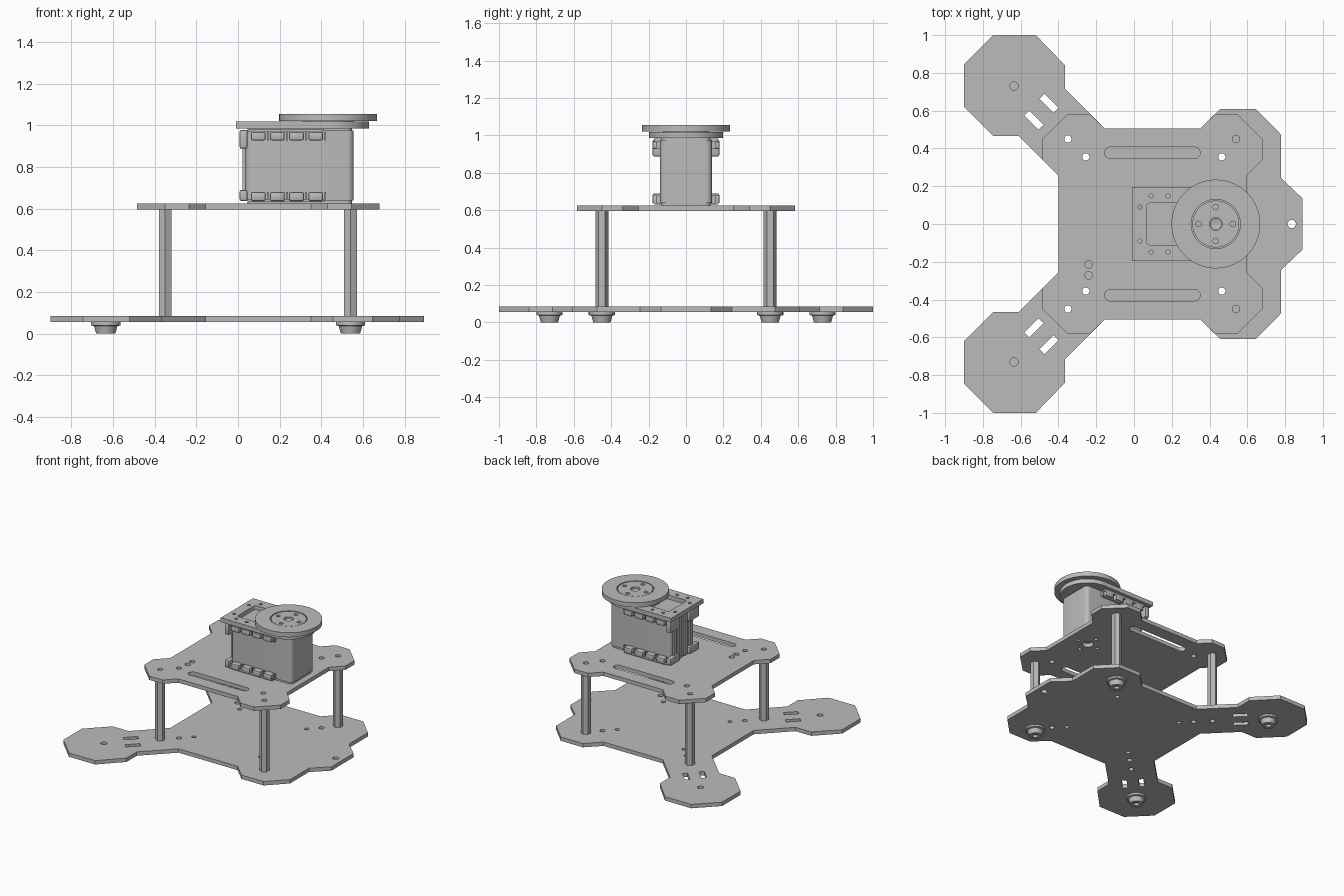
import bpy
import bmesh
from math import cos, sin, pi, radians

scene = bpy.context.scene
if "Cube" in bpy.data.objects:
    bpy.data.objects.remove(bpy.data.objects["Cube"], do_unlink=True)

grey = bpy.data.materials.new("plain grey")
grey.use_nodes = True
grey.diffuse_color = (0.5, 0.5, 0.5, 1)
grey.node_tree.nodes["Principled BSDF"].inputs["Base Color"].default_value = (0.5, 0.5, 0.5, 1)


def add(name, mesh, smooth=True):
    ob = bpy.data.objects.new(name, mesh)
    scene.collection.objects.link(ob)
    mesh.materials.clear()
    mesh.materials.append(grey)
    if smooth:
        bpy.ops.object.select_all(action="DESELECT")
        ob.select_set(True)
        bpy.context.view_layer.objects.active = ob
        bpy.ops.object.shade_smooth_by_angle(angle=radians(30))
    return ob


def arc(x, y, r, start=0, end=2 * pi, n=24):
    return [(x + r * cos(start + (end - start) * i / n),
             y + r * sin(start + (end - start) * i / n)) for i in range(n + 1)]


def circle(x, y, r, n=24):
    return arc(x, y, r, n=n)[:-1]


def rounded(x0, x1, y0, y1, r, n=6):
    pts = []
    for i, (x, y) in enumerate([(x1 - r, y1 - r), (x0 + r, y1 - r), (x0 + r, y0 + r), (x1 - r, y0 + r)]):
        pts += arc(x, y, r, i * pi / 2, (i + 1) * pi / 2, n)
    return pts


def slot(x, y, length, width, angle):
    c, s = cos(angle), sin(angle)
    return [(x + c * u - s * v, y + s * u + c * v)
            for u, v in [(-length / 2, -width / 2), (length / 2, -width / 2),
                         (length / 2, width / 2), (-length / 2, width / 2)]]


def mirrored(half):
    """Close a half outline by reflecting it across y = 0."""
    return half + [(x, -y) for x, y in reversed(half)]


def slab(name, outline, z0, z1, holes=()):
    """Extruded flat outline with holes cut through it."""
    cu = bpy.data.curves.new(name + "_outline", "CURVE")
    cu.dimensions = "2D"
    cu.fill_mode = "BOTH"
    cu.extrude = (z1 - z0) / 2
    for loop in [outline, *holes]:
        sp = cu.splines.new("POLY")
        sp.points.add(len(loop) - 1)
        for p, (x, y) in zip(sp.points, loop):
            p.co = (x, y, 0, 1)
        sp.use_cyclic_u = True
    tmp = bpy.data.objects.new(name + "_tmp", cu)
    scene.collection.objects.link(tmp)
    dg = bpy.context.evaluated_depsgraph_get()
    mesh = bpy.data.meshes.new_from_object(tmp.evaluated_get(dg))
    bpy.data.objects.remove(tmp, do_unlink=True)
    bm = bmesh.new()
    bm.from_mesh(mesh)
    bmesh.ops.translate(bm, verts=bm.verts, vec=(0, 0, (z0 + z1) / 2))
    bmesh.ops.remove_doubles(bm, verts=bm.verts, dist=0.0001)
    bmesh.ops.recalc_face_normals(bm, faces=bm.faces)
    bm.to_mesh(mesh)
    bm.free()
    return add(name, mesh)


def lathe(name, profile, x, y, n=32):
    bm = bmesh.new()
    vs = [bm.verts.new((r, 0, z)) for r, z in profile]
    es = [bm.edges.new(pair) for pair in zip(vs, vs[1:])]
    bmesh.ops.spin(bm, geom=vs + es, axis=(0, 0, 1), cent=(0, 0, 0), angle=2 * pi, steps=n)
    bmesh.ops.remove_doubles(bm, verts=bm.verts, dist=0.0001)
    bmesh.ops.recalc_face_normals(bm, faces=bm.faces)
    bmesh.ops.translate(bm, verts=bm.verts, vec=(x, y, 0))
    mesh = bpy.data.meshes.new(name)
    bm.to_mesh(mesh)
    bm.free()
    return add(name, mesh)


def box(name, x0, x1, y0, y1, z0, z1, bevel=0.0):
    bm = bmesh.new()
    bmesh.ops.create_cube(bm, size=1)
    for v in bm.verts:
        v.co = ((x0 + x1) / 2 + v.co.x * (x1 - x0), (y0 + y1) / 2 + v.co.y * (y1 - y0),
                (z0 + z1) / 2 + v.co.z * (z1 - z0))
    if bevel:
        bmesh.ops.bevel(bm, geom=bm.edges[:], offset=bevel, segments=2, profile=0.5, affect="EDGES")
    mesh = bpy.data.meshes.new(name)
    bm.to_mesh(mesh)
    bm.free()
    return add(name, mesh)


SIDES = (-1, 1)
posts = [(x, s * 0.45) for x in (-0.35, 0.54) for s in SIDES]
inner = [(x, s * 0.355) for x in (-0.255, 0.465) for s in SIDES]
feet = [(x, s * y) for x, y in ((-0.635, 0.73), (0.54, 0.45)) for s in SIDES]

# Base plate with two diagonal arms
base_half = [(0.893, 0.135), (0.777, 0.245), (0.777, 0.475), (0.645, 0.608), (0.455, 0.608),
             (0.35, 0.505), (-0.155, 0.505), (-0.365, 0.715), (-0.365, 0.84), (-0.52, 1),
             (-0.745, 1), (-0.9, 0.845), (-0.9, 0.62), (-0.745, 0.465), (-0.61, 0.465), (-0.4, 0.255)]
holes = [circle(x, y, 0.019) for x, y in posts + inner]
holes += [circle(x, s * 0.28, 0.016) for x in (-0.18, 0.39) for s in SIDES]
holes += [circle(-0.635, s * 0.73, 0.022) for s in SIDES] + [circle(0.835, 0, 0.022)]
for s in SIDES:
    for x, y in ((-0.45, 0.64), (-0.53, 0.55)):
        holes.append(slot(x, s * y, 0.105, 0.037, -s * pi / 4))
slab("base_plate", mirrored(base_half), 0.055, 0.085, holes)

# Upper plate with long rounded slots
top_half = [(0.597, 0.255), (0.68, 0.34), (0.68, 0.45), (0.545, 0.583), (0.43, 0.583), (0.35, 0.505),
            (-0.155, 0.505), (-0.235, 0.583), (-0.35, 0.583), (-0.485, 0.45), (-0.485, 0.34), (-0.4, 0.255)]
holes = [circle(x, y, 0.019) for x, y in posts + inner]
holes += [circle(-0.24, y, 0.02) for y in (-0.215, -0.272)]
holes += [rounded(-0.155, 0.35, s * 0.377 - 0.03, s * 0.377 + 0.03, 0.029) for s in SIDES]
holes += [circle(0.43, 0, 0.04)]
holes += [circle(*p, 0.014, 12) for p in circle(0.43, 0, 0.09, 4)]
slab("upper_plate", mirrored(top_half), 0.595, 0.625, holes)

# Hollow hexagonal posts
for x, y in posts:
    hexagon = [(x + 0.035 * cos(pi / 6 + i * pi / 3), y + 0.035 * sin(pi / 6 + i * pi / 3)) for i in range(6)]
    slab("post", hexagon, 0.085, 0.595, [circle(x, y, 0.019)])

# Rubber-style feet
foot = [(0, 0.02), (0.02, 0.02), (0.02, 0), (0.046, 0), (0.056, 0.036), (0.07, 0.04), (0.07, 0.055), (0, 0.055)]
for x, y in feet:
    lathe("foot", foot, x, y)

# Servo body, with a collar above and below
slab("servo_body", rounded(0.035, 0.555, -0.138, 0.138, 0.03), 0.64, 0.975)
slab("servo_bottom_cap", rounded(0.045, 0.548, -0.13, 0.13, 0.03), 0.625, 0.64)
slab("servo_top_cap", rounded(0.045, 0.548, -0.13, 0.13, 0.03), 0.975, 0.987)

# Mounting lugs along the sides and back end
for low, high, flange in ((0.637, 0.68, 0.632), (0.928, 0.968, 0.968)):
    for s in SIDES:
        a, b = sorted((s * 0.125, s * 0.172))
        box("lug_rail", 0.045, 0.41, a, b, flange, flange + 0.015)
        for i in range(4):
            x = 0.062 + i * 0.092
            a, b = sorted((s * 0.13, s * 0.18))
            box("side_lug", x, x + 0.07, a, b, low, high, 0.008)
            a, b = sorted((s * 0.13, s * 0.16))
            box("lug_pin", x + 0.077, x + 0.085, a, b, low, high)
    up = 0 if low < 0.8 else 0.04
    for s in SIDES:
        a, b = sorted((s * 0.06, s * 0.178))
        box("end_hook", 0.008, 0.045, a, b, low - up, high + 0.01, 0.008)
for y in (-0.1, -0.035, 0.035, 0.1):
    box("end_rib", 0.022, 0.04, y - 0.015, y + 0.015, 0.64, 0.975)

# Bracket on top of the servo, rounded around the output shaft
bracket = [(-0.01, 0.197), (-0.01, -0.197)] + arc(0.433, 0, 0.197, -pi / 2, pi / 2, 32)
holes = [circle(0.03, s * 0.09, 0.012, 12) for s in SIDES]
holes += [circle(x, s * 0.15, 0.012, 12) for x in (0.09, 0.18) for s in SIDES]
holes += [rounded(0.068, 0.24, -0.11, 0.11, 0.015, 3)]
slab("servo_bracket", bracket, 0.985, 1.018, holes)

# Turning disc with its hub
disc = (0.433, 0)
slab("turning_disc", circle(*disc, 0.235, 64), 1.02, 1.055, [circle(*disc, 0.13, 48)])
holes = [circle(*p, 0.015, 16) for p in circle(*disc, 0.09, 4)] + [circle(*disc, 0.034)]
slab("hub", circle(*disc, 0.124, 48), 1.015, 1.053, holes)
lathe("shaft", [(0, 1.035), (0.015, 1.035), (0.03, 1.04), (0.03, 0.98)], *disc)
